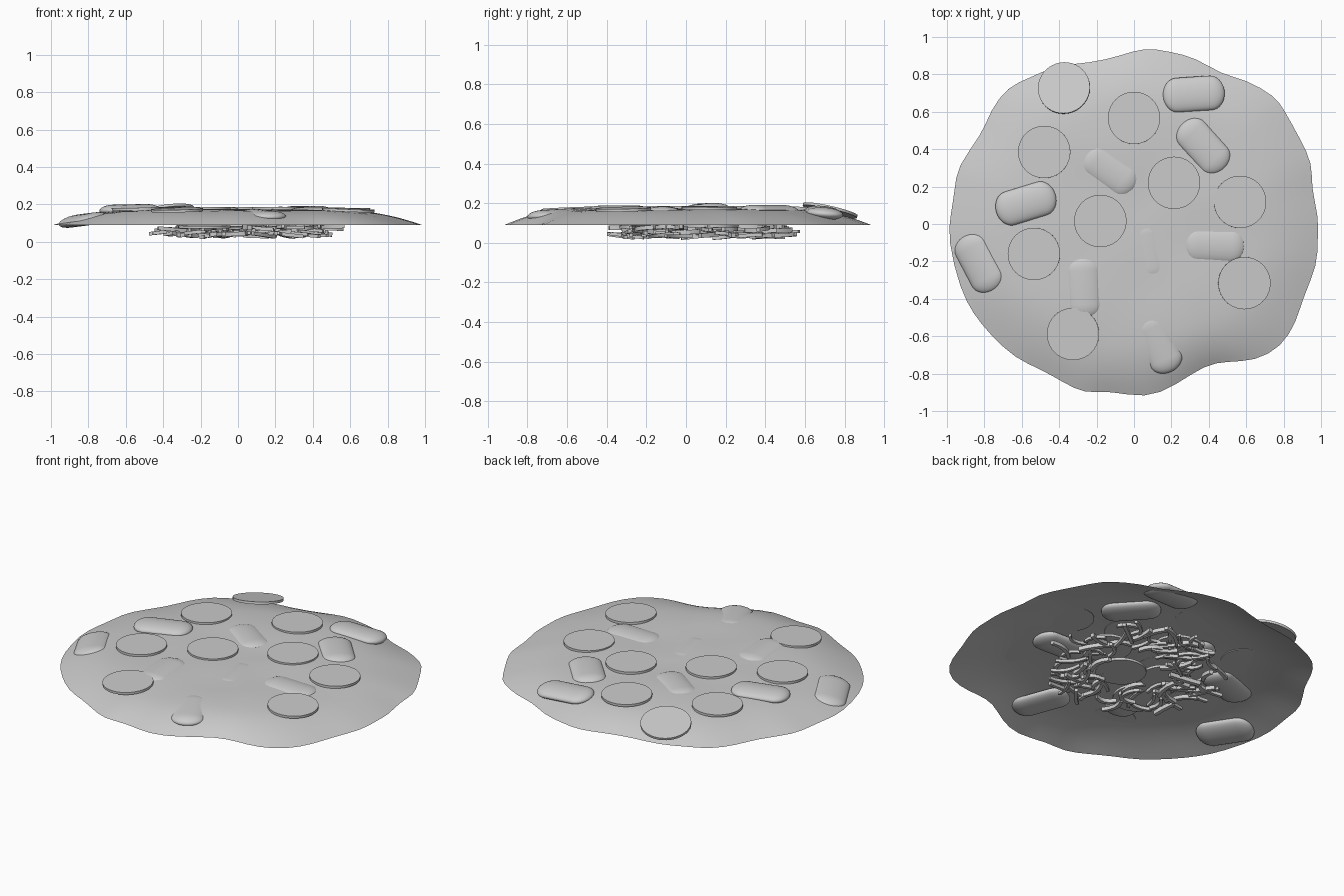
import bpy, bmesh, math, random
from mathutils import Vector, Matrix, noise

if "Cube" in bpy.data.objects:
    bpy.data.objects.remove(bpy.data.objects["Cube"])

random.seed(7)

# outline of the sheet, counter-clockwise from +x
RIM = [(.99, .03), (.945, .2), (.957, .32), (.888, .455), (.80, .615), (.754, .684),
       (.594, .775), (.47, .797), (.326, .893), (.19, .92), (.06, .947), (-.075, .898),
       (-.235, .86), (-.42, .85), (-.556, .78), (-.674, .738), (-.77, .604), (-.81, .48),
       (-.947, .31), (-.957, .187), (-.98, .05), (-.997, -.08), (-.93, -.35), (-.86, -.48),
       (-.77, -.59), (-.636, -.72), (-.50, -.775), (-.38, -.845), (-.262, -.91), (-.13, -.888),
       (.06, -.936), (.22, -.866), (.38, -.75), (.50, -.735), (.647, -.733), (.79, -.658),
       (.87, -.52), (.904, -.39), (.984, -.214), (.98, -.08)]
PROFILE = [(0, .172), (.3, .174), (.55, .172), (.7, .164), (.8, .15), (.9, .124), (.96, .104), (1, .09)]


def profile(t):
    for (a, za), (b, zb) in zip(PROFILE, PROFILE[1:]):
        if t <= b:
            return za + (zb - za) * (t - a) / (b - a)
    return PROFILE[-1][1]


def height(x, y):
    return profile(math.hypot(x, y) / .97)


def make_object(name, bm, angle=40):
    bmesh.ops.recalc_face_normals(bm, faces=bm.faces)
    mesh = bpy.data.meshes.new(name)
    bm.to_mesh(mesh)
    bm.free()
    ob = bpy.data.objects.new(name, mesh)
    bpy.context.collection.objects.link(ob)
    bpy.ops.object.select_all(action='DESELECT')
    ob.select_set(True)
    bpy.context.view_layer.objects.active = ob
    bpy.ops.object.shade_smooth_by_angle(angle=math.radians(angle))
    return ob


def place(x, y, z, turn, tilt=.5):
    # follow part of the slope of the sheet
    e = .06
    n = Vector(((height(x - e, y) - height(x + e, y)) / (2 * e) * tilt,
                (height(x, y - e) - height(x, y + e)) / (2 * e) * tilt, 1))
    q = Vector((0, 0, 1)).rotation_difference(n.normalized()).to_matrix().to_4x4()
    return Matrix.Translation((x, y, z)) @ q @ Matrix.Rotation(math.radians(turn), 4, 'Z')


# melted sheet: an open wavy dome
bm = bmesh.new()
centre = bm.verts.new((0, 0, profile(0)))
prev = None
for t in (.1, .2, .3, .4, .5, .6, .7, .78, .86, .93, 1):
    ring = []
    for x, y in RIM:
        k = .96 * t / math.hypot(x, y)
        blend = t ** 3
        s = t * blend + k * (1 - blend)
        px, py = x * s, y * s
        wave = .007 * noise.noise(Vector((px * 3.5, py * 3.5, 2))) * (1 - t ** 6)
        ring.append(bm.verts.new((px, py, profile(t) + wave)))
    n = len(ring)
    for i in range(n):
        j = (i + 1) % n
        if prev:
            bm.faces.new((prev[i], ring[i], ring[j], prev[j]))
        else:
            bm.faces.new((centre, ring[i], ring[j]))
    prev = ring
sheet = make_object("melted_sheet", bm, 180)
sheet.modifiers.new("smooth", 'SUBSURF').levels = 1
sheet.modifiers["smooth"].render_levels = 1


# round slices
def slice_disc(name, matrix, r=.14, thick=.014):
    bm = bmesh.new()
    bmesh.ops.create_cone(bm, cap_ends=True, segments=40, radius1=r, radius2=r,
                          depth=thick, matrix=matrix)
    make_object(name, bm)


TOP_DISCS = [(-.374, .727, 1), (0, .567, .5), (-.48, .385, .5), (.214, .22, 0), (.567, .118, .3),
             (-.18, .016, 0), (.59, -.316, .5), (-.326, -.588, .5), (-.535, -.16, .4)]
for i, (x, y, tilt) in enumerate(TOP_DISCS):
    slice_disc(f"top_slice_{i}", place(x, y, max(height(x, y), .158) + .005, 0, tilt))

LOW_DISCS = [(.09, -.005, .07), (-.15, .09, .075), (-.18, -.18, .08), (.0, .38, .082), (.3, .12, .085)]
for i, (x, y, z) in enumerate(LOW_DISCS):
    slice_disc(f"lower_slice_{i}", Matrix.Translation((x, y, z))
               @ Matrix.Rotation(random.uniform(-.06, .06), 4, 'X'))


# flattened sausages: a profile spun about the long axis
def sausage(name, matrix, length=.33, width=.185, thick=.062):
    half, r, cap = length / 2, width / 2, .075
    pts = [(-half + cap - cap * math.cos(a), r * math.sin(a))
           for a in (math.pi / 2 * i / 8 for i in range(9))]
    pts += [(-x, y) for x, y in reversed(pts)]
    bm = bmesh.new()
    vs = [bm.verts.new((x, y, 0)) for x, y in pts]
    es = [bm.edges.new(p) for p in zip(vs, vs[1:])]
    bmesh.ops.spin(bm, geom=vs + es, cent=(0, 0, 0), axis=(1, 0, 0),
                   angle=math.tau, steps=24)
    bmesh.ops.remove_doubles(bm, verts=bm.verts, dist=1e-4)
    bm.transform(matrix @ Matrix.Diagonal((1, 1, thick / width, 1)))
    make_object(name, bm, 60)


SAUSAGES = [(.32, .695, 4, .0, .5), (.37, .417, -48, -.010, .5), (-.13, .285, -35, -.018, 0),
            (-.578, .11, 17, .0, .4), (-.83, -.21, -62, -.012, .8), (-.267, -.34, -87, -.016, .3),
            (.43, -.115, -2, -.020, .3), (.08, -.145, -80, -.029, 0), (.13, -.64, -65, -.026, .7)]
for i, (x, y, turn, dz, tilt) in enumerate(SAUSAGES):
    sausage(f"sausage_{i}", place(x, y, height(x, y) + dz, turn, tilt))

# loose shreds underneath: bent square strips in a ring
for i in range(110):
    a = random.uniform(0, math.tau)
    d = random.uniform(.22, .46)
    length = random.uniform(.10, .19)
    w = random.uniform(.016, .024)
    bend = random.uniform(-.03, .03)
    m = (Matrix.Translation((.06 + d * math.cos(a), .09 + d * math.sin(a), random.uniform(.03, .082)))
         @ Matrix.Rotation(random.uniform(0, math.tau), 4, 'Z')
         @ Matrix.Rotation(random.uniform(-.12, .12), 4, 'Y'))
    bm = bmesh.new()
    prev = None
    for k in range(5):
        u = k / 4 * 2 - 1
        c = Vector((u * length / 2, bend * u * u, 0))
        ring = [bm.verts.new(m @ (c + Vector((0, sy * w / 2, sz * w / 2))))
                for sy, sz in ((-1, -1), (1, -1), (1, 1), (-1, 1))]
        if prev:
            for j in range(4):
                bm.faces.new((prev[j], prev[(j + 1) % 4], ring[(j + 1) % 4], ring[j]))
        if k in (0, 4):
            bm.faces.new(ring)
        prev = ring
    make_object(f"shred_{i}", bm)
